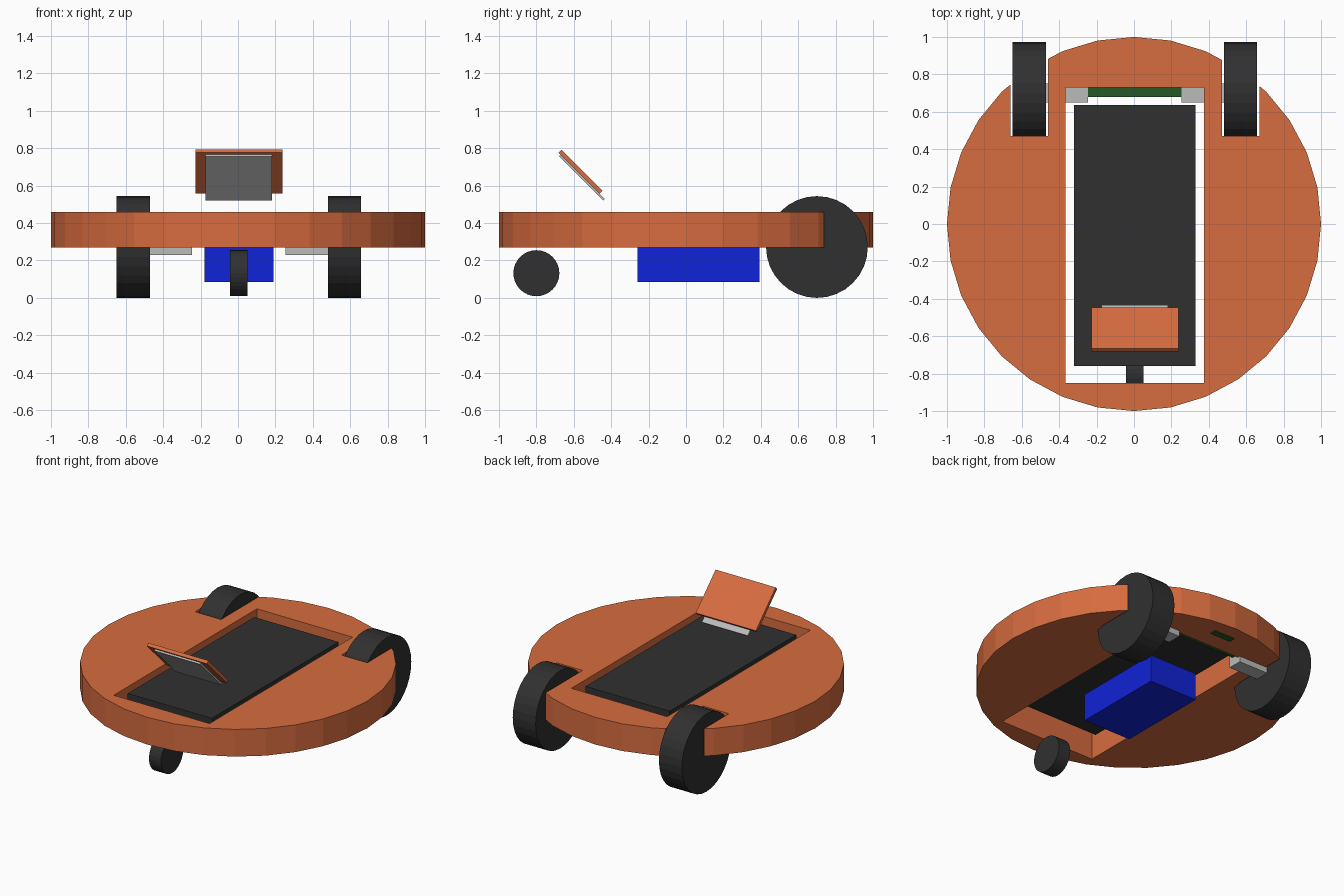
import bpy
from math import pi, radians

cube = bpy.data.objects.get("Cube")
if cube:
    bpy.data.objects.remove(cube, do_unlink=True)


def material(name, rgb):
    m = bpy.data.materials.new(name)
    m.use_nodes = True
    m.diffuse_color = (*rgb, 1)
    m.node_tree.nodes["Principled BSDF"].inputs["Base Color"].default_value = (*rgb, 1)
    return m


ORANGE = material("orange", (0.68, 0.15, 0.05))
BLACK = material("black", (0.03, 0.03, 0.03))
SILVER = material("silver", (0.5, 0.5, 0.5))
BLUE = material("blue", (0.005, 0.017, 0.68))
GREEN = material("green", (0.018, 0.1, 0.02))


def finish(name, mat):
    ob = bpy.context.object
    ob.name = name
    if mat:
        ob.data.materials.append(mat)
    return ob


def box(name, x, y, z, mat=None):
    """Box given by its (low, high) range on each axis."""
    spans = (x, y, z)
    bpy.ops.mesh.primitive_cube_add(size=1, location=[(a + b) / 2 for a, b in spans])
    ob = finish(name, mat)
    ob.scale = [b - a for a, b in spans]
    bpy.ops.object.transform_apply(location=False, rotation=False, scale=True)
    return ob


def wheel(name, loc, radius, width):
    bpy.ops.mesh.primitive_cylinder_add(vertices=32, radius=radius, depth=width,
                                        location=loc, rotation=(0, pi / 2, 0))
    return finish(name, BLACK)


def tilted_panel(name, loc, size, mat):
    ob = box(name, *[(c - s / 2, c + s / 2) for c, s in zip(loc, size)], mat)
    ob.rotation_euler.x = radians(-45)
    return ob


C = 0.005  # centre line of the fitted parts

# Round chassis with a central slot and two wheel notches
bpy.ops.mesh.primitive_cylinder_add(vertices=32, radius=1, depth=0.19, location=(0, 0, 0.365))
chassis = finish("chassis", ORANGE)
cutters = [box("slot_cutter", (C - 0.37, C + 0.37), (-0.85, 0.73), (0, 1))]
for side in (-1, 1):
    x = C + side * 0.565
    cutters.append(box("notch_cutter", (x - 0.1, x + 0.1), (0.47, 1.2), (0, 1)))
for cutter in cutters:
    cutter.hide_render = True
    mod = chassis.modifiers.new("cut", "BOOLEAN")
    mod.operation = "DIFFERENCE"
    mod.solver = "EXACT"
    mod.object = cutter
    bpy.context.view_layer.objects.active = chassis
    bpy.ops.object.modifier_apply(modifier=mod.name)
    bpy.data.objects.remove(cutter, do_unlink=True)

# Drive wheels and motors
for side, label in ((-1, "right"), (1, "left")):
    wheel(label + "_wheel", (C + side * 0.565, 0.7, 0.272), 0.272, 0.177)
    box(label + "_motor", sorted((C + side * 0.25, C + side * 0.48)),
        (0.65, 0.75), (0.23, 0.32), SILVER)

# Front caster
wheel("caster_wheel", (C, -0.8, 0.132), 0.123, 0.093)

# Deck plate in the slot and battery beneath it
box("deck_plate", (C - 0.325, C + 0.325), (-0.76, 0.637), (0.39, 0.45), BLACK)
box("battery", (C - 0.185, C + 0.185), (-0.26, 0.393), (0.085, 0.275), BLUE)

# Circuit board and sensor strip at the back
box("circuit_board", (C - 0.252, C + 0.252), (0.68, 0.8), (0.29, 0.32), GREEN)
box("sensor_strip", (C - 0.08, C + 0.08), (0.855, 0.9), (0.265, 0.29), GREEN)

# Tilted screen with its backing panel
tilted_panel("screen_back", (C, -0.564, 0.675), (0.465, 0.31, 0.023), ORANGE)
tilted_panel("screen", (C, -0.557, 0.643), (0.355, 0.335, 0.012), SILVER)
